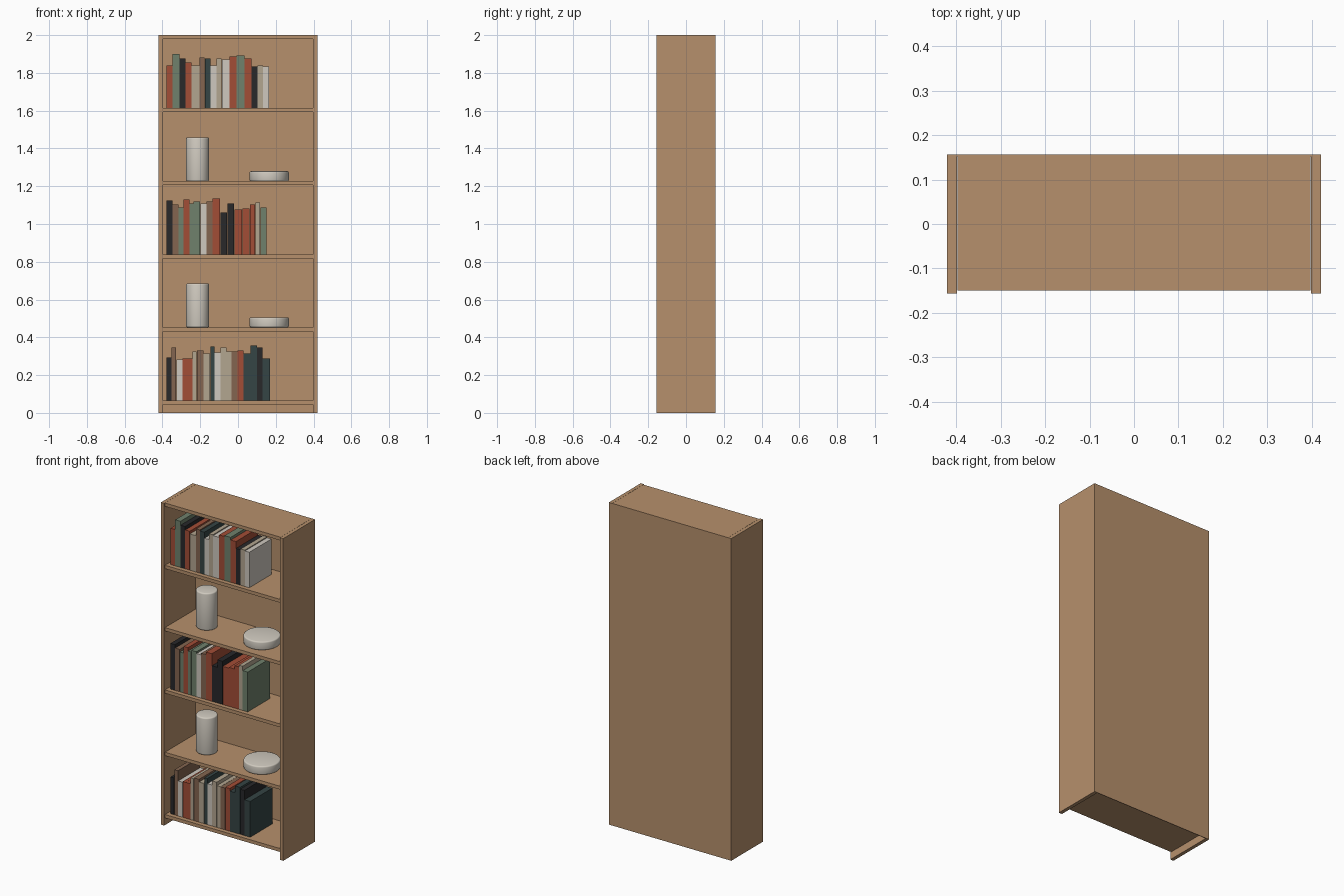
import bpy
import bmesh
import math
from mathutils import Vector

cube = bpy.data.objects.get("Cube")
if cube:
    bpy.data.objects.remove(cube, do_unlink=True)


def material(name, r, g, b):
    mat = bpy.data.materials.new(name)
    mat.use_nodes = True
    mat.diffuse_color = (r, g, b, 1)
    shader = mat.node_tree.nodes["Principled BSDF"]
    shader.inputs["Base Color"].default_value = (r, g, b, 1)
    shader.inputs["Roughness"].default_value = 0.7
    return mat


wood = material("oak wood", 0.47, 0.28, 0.15)
ceramic = material("pale ceramic", 0.64, 0.6, 0.53)
red = material("brick red cover", 0.36, 0.075, 0.037)
green = material("sage green cover", 0.16, 0.22, 0.15)
black = material("black cover", 0.021, 0.021, 0.023)
teal = material("dark teal cover", 0.035, 0.058, 0.058)
tan = material("tan cover", 0.45, 0.38, 0.28)
white = material("off white cover", 0.62, 0.58, 0.52)
brown = material("brown cover", 0.23, 0.13, 0.08)


def finish(name, bm, mat):
    mesh = bpy.data.meshes.new(name)
    bm.to_mesh(mesh)
    bm.free()
    mesh.materials.append(mat)
    obj = bpy.data.objects.new(name, mesh)
    bpy.context.collection.objects.link(obj)
    return obj


def box(name, low, high, mat):
    """Box spanning two opposite corners."""
    low, high = Vector(low), Vector(high)
    bm = bmesh.new()
    bmesh.ops.create_cube(bm, size=1)
    bmesh.ops.scale(bm, vec=high - low, verts=bm.verts)
    bmesh.ops.translate(bm, vec=(low + high) / 2, verts=bm.verts)
    return finish(name, bm, mat)


def round_pot(name, x, z, radius, height, bevel):
    """Closed cylinder with softened rims, standing at height z."""
    bm = bmesh.new()
    bmesh.ops.create_cone(bm, cap_ends=True, segments=48, radius1=radius,
                          radius2=radius, depth=height)
    rims = [e for e in bm.edges if abs(e.verts[0].co.z - e.verts[1].co.z) < 1e-5]
    bmesh.ops.bevel(bm, geom=rims, offset=bevel, segments=3, profile=0.5,
                    affect='EDGES')
    bmesh.ops.translate(bm, vec=(x, 0, z + height / 2), verts=bm.verts)
    obj = finish(name, bm, ceramic)
    bpy.ops.object.select_all(action='DESELECT')
    obj.select_set(True)
    bpy.context.view_layer.objects.active = obj
    bpy.ops.object.shade_smooth_by_angle(angle=math.radians(40))


# Case
WIDTH, INNER, DEPTH, BOARD = 0.42, 0.398, 0.156, 0.021
BASE, STEP = 0.066, 0.3868
shelf_tops = [BASE + STEP * i for i in range(6)]

for side, s in (("left", 1), ("right", -1)):
    xs = sorted((s * INNER, s * WIDTH))
    box(side + "_side_panel", (xs[0], -DEPTH, 0), (xs[1], DEPTH, 2), wood)
box("back_panel", (-INNER, 0.152, 0), (INNER, DEPTH, 2), wood)

names = ["bottom_shelf", "lower_shelf", "middle_shelf", "upper_shelf",
         "highest_shelf", "top_board"]
for name, z in zip(names, shelf_tops):
    box(name, (-INNER + 0.001, -0.149, z - BOARD),
        (INNER - 0.001, 0.152, z), wood)

# Books: cover, thickness and height in thousandths
bottom_row = [
    (black, 26, 228), (brown, 26, 280), (white, 32, 217), (red, 22, 222),
    (red, 32, 222), (tan, 22, 259), (brown, 36, 265), (tan, 36, 249),
    (teal, 22, 286), (white, 32, 254), (tan, 32, 280), (tan, 26, 259),
    (brown, 32, 259), (red, 32, 265), (teal, 36, 249), (teal, 35, 291),
    (black, 29, 280), (teal, 40, 222)]
middle_row = [
    (black, 32, 284), (brown, 32, 263), (green, 26, 247), (red, 31, 289),
    (green, 22, 268), (green, 36, 279), (white, 32, 268), (brown, 32, 279),
    (red, 42, 295), (black, 37, 221), (black, 37, 268), (red, 42, 237),
    (red, 40, 242), (red, 29, 263), (tan, 26, 274), (green, 35, 247)]
top_row = [
    (red, 32, 225), (green, 37, 286), (black, 32, 262), (red, 32, 241),
    (tan, 42, 225), (brown, 27, 268), (teal, 31, 262), (white, 32, 225),
    (tan, 27, 262), (white, 42, 257), (red, 37, 273), (green, 42, 278),
    (red, 37, 262), (black, 32, 220), (tan, 29, 225), (white, 31, 220)]

for row, books, z in (("bottom", bottom_row, shelf_tops[0]),
                      ("middle", middle_row, shelf_tops[2]),
                      ("top", top_row, shelf_tops[4])):
    x = -0.378
    for i, (cover, thick, tall) in enumerate(books):
        thick, tall = thick / 1000, tall / 1000
        box(f"{row}_row_book_{i + 1}", (x, -0.122, z),
            (x + thick - 0.001, 0.096, z + tall), cover)
        x += thick

# Ornaments
for level, z in (("lower", shelf_tops[1]), ("upper", shelf_tops[3])):
    round_pot(level + "_vase", -0.214, z, 0.061, 0.232, 0.008)
    round_pot(level + "_dish", 0.165, z, 0.104, 0.053, 0.008)
